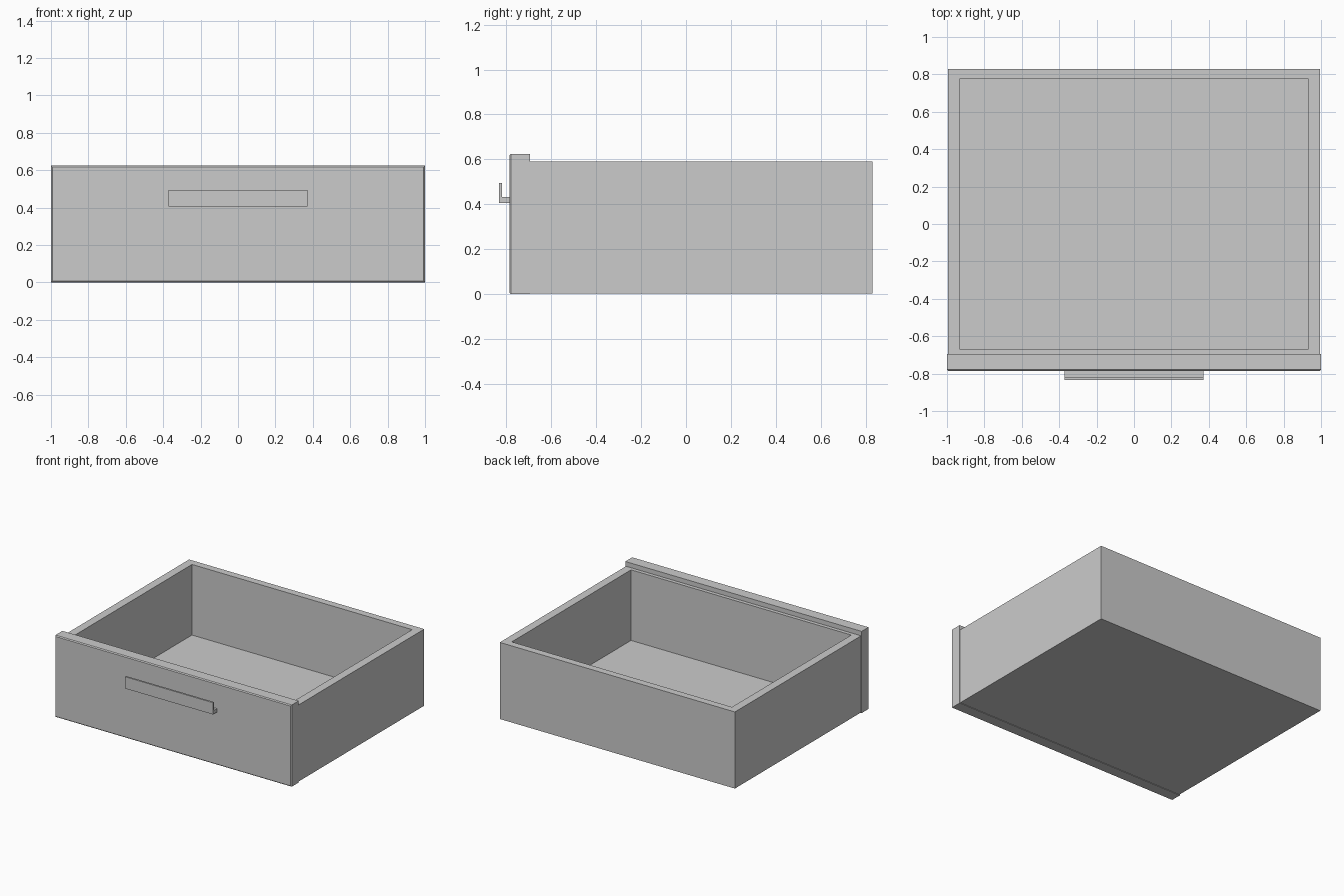
import bpy
import bmesh

cube = bpy.data.objects.get("Cube")
if cube:
    bpy.data.objects.remove(cube, do_unlink=True)

grey = bpy.data.materials.new("light_grey")
grey.use_nodes = True
colour = (0.6, 0.6, 0.6, 1)
grey.diffuse_color = colour
grey.node_tree.nodes["Principled BSDF"].inputs["Base Color"].default_value = colour


def extrude_profile(name, points, axis, start, end):
    """Extrude a closed profile along an axis: 0 for x, 2 for z."""
    bm = bmesh.new()
    verts = []
    for p in points:
        co = list(p)
        co.insert(axis, start)
        verts.append(bm.verts.new(co))
    face = bm.faces.new(verts)
    ext = bmesh.ops.extrude_face_region(bm, geom=[face])
    for v in ext["geom"]:
        if isinstance(v, bmesh.types.BMVert):
            v.co[axis] = end
    bmesh.ops.recalc_face_normals(bm, faces=bm.faces)
    mesh = bpy.data.meshes.new(name)
    bm.to_mesh(mesh)
    bm.free()
    mesh.materials.append(grey)
    obj = bpy.data.objects.new(name, mesh)
    bpy.context.collection.objects.link(obj)
    return obj


def rect(x, y0, y1):
    return [(-x, y0), (x, y0), (x, y1), (-x, y1)]


# Open tray: solid block whose top is inset and pushed down to the floor
tray = extrude_profile("drawer_tray", rect(0.995, -0.70, 0.83), 2, 0.004, 0.59)
bm = bmesh.new()
bm.from_mesh(tray.data)
top = max(bm.faces, key=lambda f: f.calc_center_median().z)
bmesh.ops.inset_region(bm, faces=[top], thickness=0.06)
inner = {"x": 0.932, "front": -0.667, "back": 0.775}
for v in top.verts:
    v.co.x = inner["x"] if v.co.x > 0 else -inner["x"]
    v.co.y = inner["back"] if v.co.y > 0 else inner["front"]
rim = list(top.verts)
ext = bmesh.ops.extrude_discrete_faces(bm, faces=[top])
floor = ext["faces"][0]
for v in floor.verts:
    v.co.z = 0.05
# Join the sunken floor to the rim with inner walls
low = list(floor.verts)
for i in range(4):
    a, b = low[i], low[(i + 1) % 4]
    match = [min(rim, key=lambda r: (r.co.xy - c.co.xy).length) for c in (b, a)]
    if bm.faces.get([a, b] + match) is None:
        bm.faces.new([a, b] + match)
bmesh.ops.recalc_face_normals(bm, faces=bm.faces)
bm.to_mesh(tray.data)
bm.free()

# Front panel with a fine chamfer around its front face
panel = extrude_profile("front_panel", rect(1.0, -0.785, -0.695), 2, 0, 0.625)
bm = bmesh.new()
bm.from_mesh(panel.data)
front_edges = [e for e in bm.edges if all(v.co.y < -0.78 for v in e.verts)]
bmesh.ops.bevel(bm, geom=front_edges, offset=0.007, segments=1, affect="EDGES")
bm.to_mesh(panel.data)
bm.free()

# Pull handle: shelf with an upturned lip
lip = [(-0.785, 0.405), (-0.833, 0.405), (-0.833, 0.495),
       (-0.819, 0.495), (-0.819, 0.432), (-0.785, 0.432)]
extrude_profile("pull_handle", lip, 0, -0.372, 0.372)
